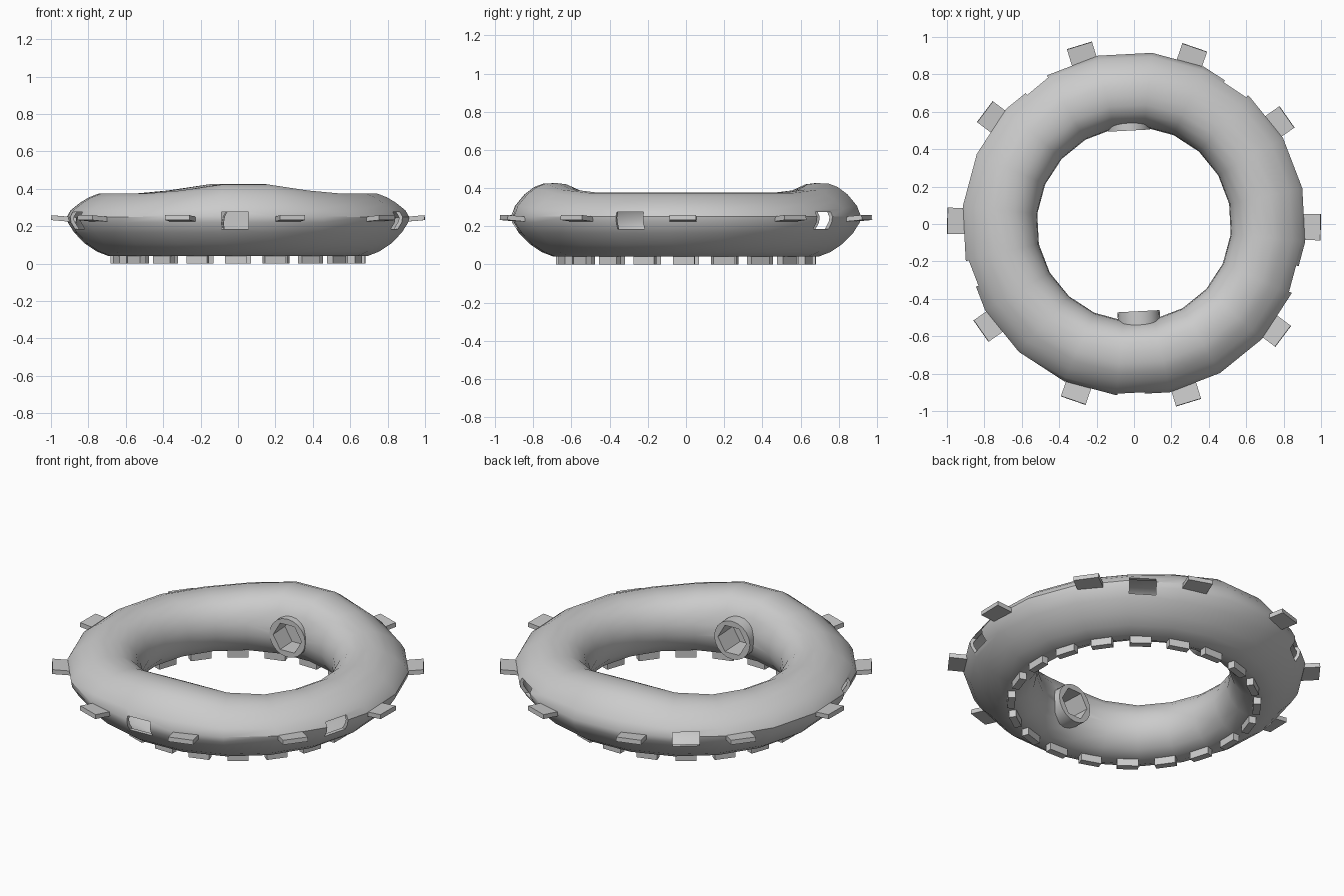
import bpy, bmesh
from math import radians, cos, sin
from mathutils import Matrix

if "Cube" in bpy.data.objects:
    bpy.data.objects.remove(bpy.data.objects["Cube"])


def make_object(name, bm):
    bmesh.ops.recalc_face_normals(bm, faces=bm.faces)
    me = bpy.data.meshes.new(name)
    bm.to_mesh(me)
    bm.free()
    ob = bpy.data.objects.new(name, me)
    bpy.context.collection.objects.link(ob)
    return ob


def polar(angle, r, z):
    return Matrix.Rotation(radians(angle), 4, 'Z') @ Matrix.Translation((r, 0, z))


def add_box(bm, angle, r, z, size, tilt=0):
    m = polar(angle, r, z) @ Matrix.Rotation(radians(-tilt), 4, 'Y')
    bmesh.ops.create_cube(bm, size=1, matrix=m @ Matrix.Diagonal((*size, 1)))


def add_radial_cylinder(bm, angle, r0, r1, z, radius, sides):
    m = polar(angle, (r0 + r1) / 2, z) @ Matrix.Rotation(radians(90), 4, 'Y')
    bmesh.ops.create_cone(bm, cap_ends=True, segments=sides, radius1=radius,
                          radius2=radius, depth=r1 - r0, matrix=m)


def cut_and_smooth(ob, cutter, angle):
    bpy.context.view_layer.objects.active = ob
    for o in bpy.data.objects:
        o.select_set(o == ob)
    mod = ob.modifiers.new("cut", 'BOOLEAN')
    mod.object, mod.operation, mod.solver = cutter, 'DIFFERENCE', 'EXACT'
    for m in list(ob.modifiers):
        bpy.ops.object.modifier_apply(modifier=m.name)
    bpy.ops.object.shade_smooth_by_angle(angle=radians(angle))


# Hollow ring: (radius, height) section swept around 20 sides, raised front and back
section = [(.645, .042), (.70, .042), (.76, .065), (.82, .105), (.88, .165), (.915, .22),
           (.92, .25), (.90, .285), (.85, .325), (.80, .355), (.75, .374), (.69, .376),
           (.64, .37), (.59, .345), (.55, .305), (.525, .25), (.52, .19), (.54, .125),
           (.585, .07)]
SIDES = 20
bm = bmesh.new()
rings = []
for k in range(SIDES):
    deg = 12 + 360 / SIDES * k
    off = abs((deg - 93 + 90) % 180 - 90)          # angle away from a nozzle
    bulge = .05 if off < 12 else .017 if off < 30 else 0
    a = radians(deg)
    ring = []
    for r, z in section:
        z += bulge * max(0, min(1, (z - .24) / .1))
        ring.append(bm.verts.new((r * cos(a), r * sin(a), z)))
    rings.append(ring)
n = len(section)
for k in range(SIDES):
    p, q = rings[k], rings[(k + 1) % SIDES]
    for i in range(n):
        j = (i + 1) % n
        bm.faces.new((p[i], q[i], q[j], p[j]))
ring_body = make_object("ring_body", bm)
shell = ring_body.modifiers.new("shell", 'SOLIDIFY')
shell.thickness, shell.offset = .02, -1

# Two inward nozzles
nozzles = [(93, .50), (273, .467)]
NZ = .215
bm = bmesh.new()
for a, r in nozzles:
    add_radial_cylinder(bm, a, r, .66, NZ, .113, 20)
nozzle_pair = make_object("nozzles", bm)

# Cutter: five rim windows and the hexagonal nozzle bores
bm = bmesh.new()
for k in range(5):
    add_box(bm, -91 + 72 * k, .90, .23, (.2, .145, .09))
for a, r in nozzles:
    add_radial_cylinder(bm, a, .40, .62, NZ, .09, 6)
cutter = make_object("cutter", bm)
cutter.hide_render = True
cut_and_smooth(ring_body, cutter, 35)
cut_and_smooth(nozzle_pair, cutter, 35)
bpy.data.objects.remove(cutter)

# Ten rim fins
bm = bmesh.new()
for k in range(10):
    add_box(bm, -1 + 36 * k, .93, .24, (.136, .14, .026), 5)
make_object("rim_fins", bm)

# Twenty feet under the ring
bm = bmesh.new()
for k in range(20):
    add_box(bm, -1 + 18 * k, .66, .03, (.04, .115, .06))
make_object("feet", bm)
